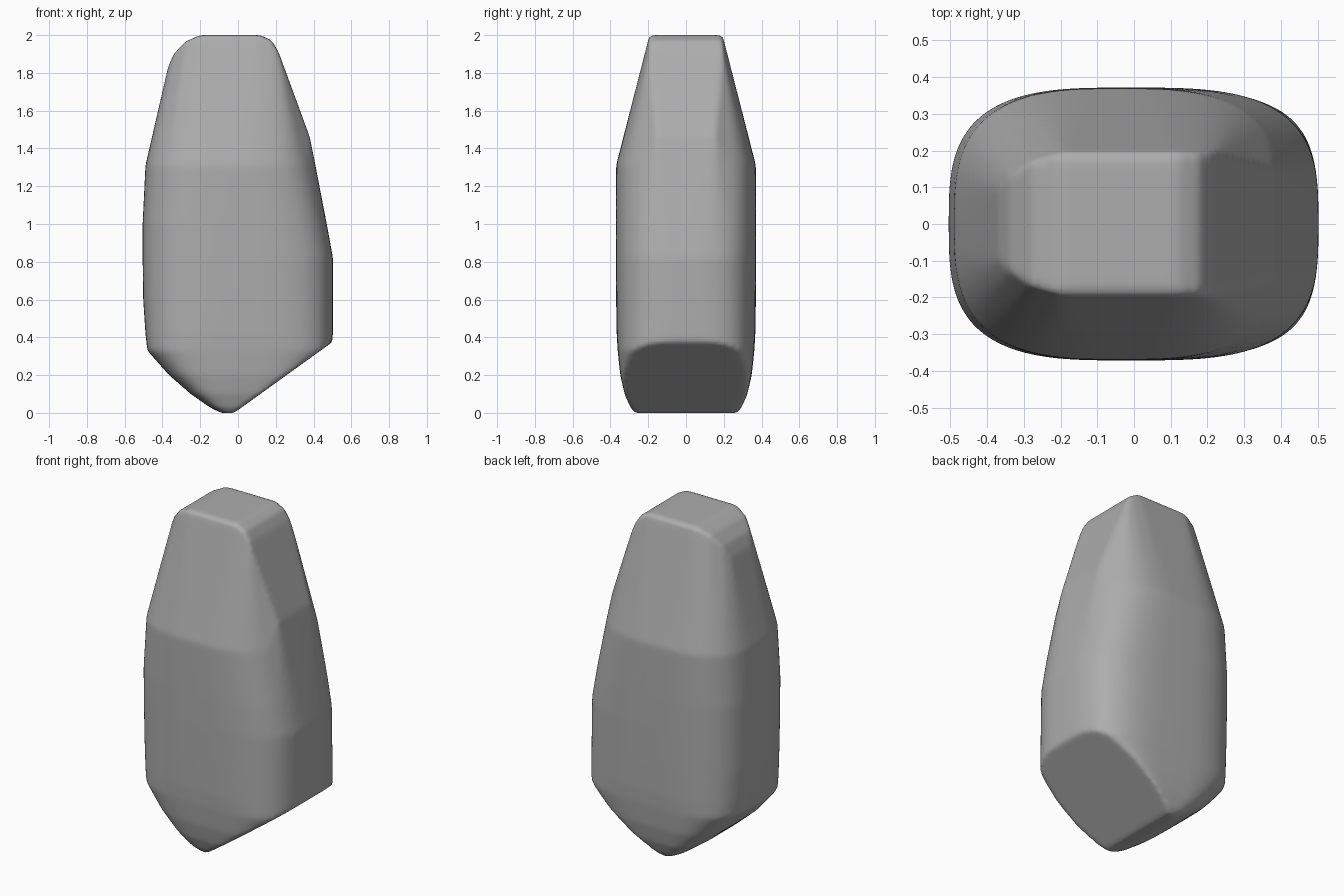
import bpy, bmesh
from math import cos, sin, tau
from mathutils import Vector

old = bpy.data.objects.get("Cube")
if old:
    bpy.data.objects.remove(old, do_unlink=True)

stone = bpy.data.materials.new("stone grey")
stone.use_nodes = True
colour = (0.42, 0.42, 0.42, 1)
stone.diffuse_color = colour
stone.node_tree.nodes["Principled BSDF"].inputs["Base Color"].default_value = colour


def signed_power(v, p):
    return abs(v) ** p * (1 if v >= 0 else -1)


def ring(bm, z, x_min, x_max, half_y, n, count=64):
    """Rounded-rectangle cross-section of the rock at height z."""
    middle, half_x = (x_min + x_max) / 2, (x_max - x_min) / 2
    for i in range(count):
        a = tau * i / count
        bm.verts.new((middle + half_x * signed_power(cos(a), 2 / n),
                      half_y * signed_power(sin(a), 2 / n), z))


bm = bmesh.new()

# Body: z, x_min, x_max, half depth, squareness
for section in [
    (0.00, -0.09, 0.05, 0.27, 5),
    (0.03, -0.15, 0.12, 0.295, 5),
    (0.10, -0.25, 0.24, 0.325, 4.5),
    (0.20, -0.365, 0.38, 0.348, 4),
    (0.33, -0.48, 0.50, 0.362, 3.6),
    (0.42, -0.49, 0.502, 0.367, 3.4),
    (0.60, -0.502, 0.503, 0.37, 3.2),
    (0.82, -0.505, 0.503, 0.372, 3.2),
    (1.00, -0.505, 0.47, 0.372, 3.2),
    (1.31, -0.49, 0.41, 0.37, 3.0),
]:
    ring(bm, *section)

# Blunt top and the flat shoulder: x, half depth, z
for x, y, z in [
    (-0.20, 0.19, 2.0), (0.12, 0.19, 2.0),
    (0.18, 0.192, 1.97), (0.215, 0.195, 1.91), (0.38, 0.155, 1.46),
    (-0.28, 0.17, 1.965), (-0.34, 0.13, 1.90), (-0.37, 0.10, 1.83),
    (-0.20, 0.197, 1.985), (0.12, 0.197, 1.985),
]:
    for side in (-1, 1):
        bm.verts.new((x, y * side, z))

hull = bmesh.ops.convex_hull(bm, input=bm.verts)
loose = {g for g in hull["geom_interior"] + hull["geom_unused"]
         if isinstance(g, bmesh.types.BMVert)}
bmesh.ops.delete(bm, geom=list(loose), context="VERTS")

# Slanted flat cut under the left side
cut = bmesh.ops.bisect_plane(bm, geom=bm.verts[:] + bm.edges[:] + bm.faces[:],
                             plane_co=Vector((0.0, 0, 0.015)),
                             plane_no=Vector((0.36, 0, -0.5)), clear_outer=True)
rim = [g for g in cut["geom_cut"] if isinstance(g, bmesh.types.BMEdge)]
bmesh.ops.holes_fill(bm, edges=rim, sides=0)
bmesh.ops.recalc_face_normals(bm, faces=bm.faces[:])

mesh = bpy.data.meshes.new("rock")
bm.to_mesh(mesh)
bm.free()
mesh.materials.append(stone)
rock = bpy.data.objects.new("rock", mesh)
bpy.context.collection.objects.link(rock)

# Weathered, softly rounded edges
remesh = rock.modifiers.new("even surface", "REMESH")
remesh.mode = "VOXEL"
remesh.voxel_size = 0.014
remesh.use_smooth_shade = True
soften = rock.modifiers.new("worn edges", "SMOOTH")
soften.factor = 0.5
soften.iterations = 6
